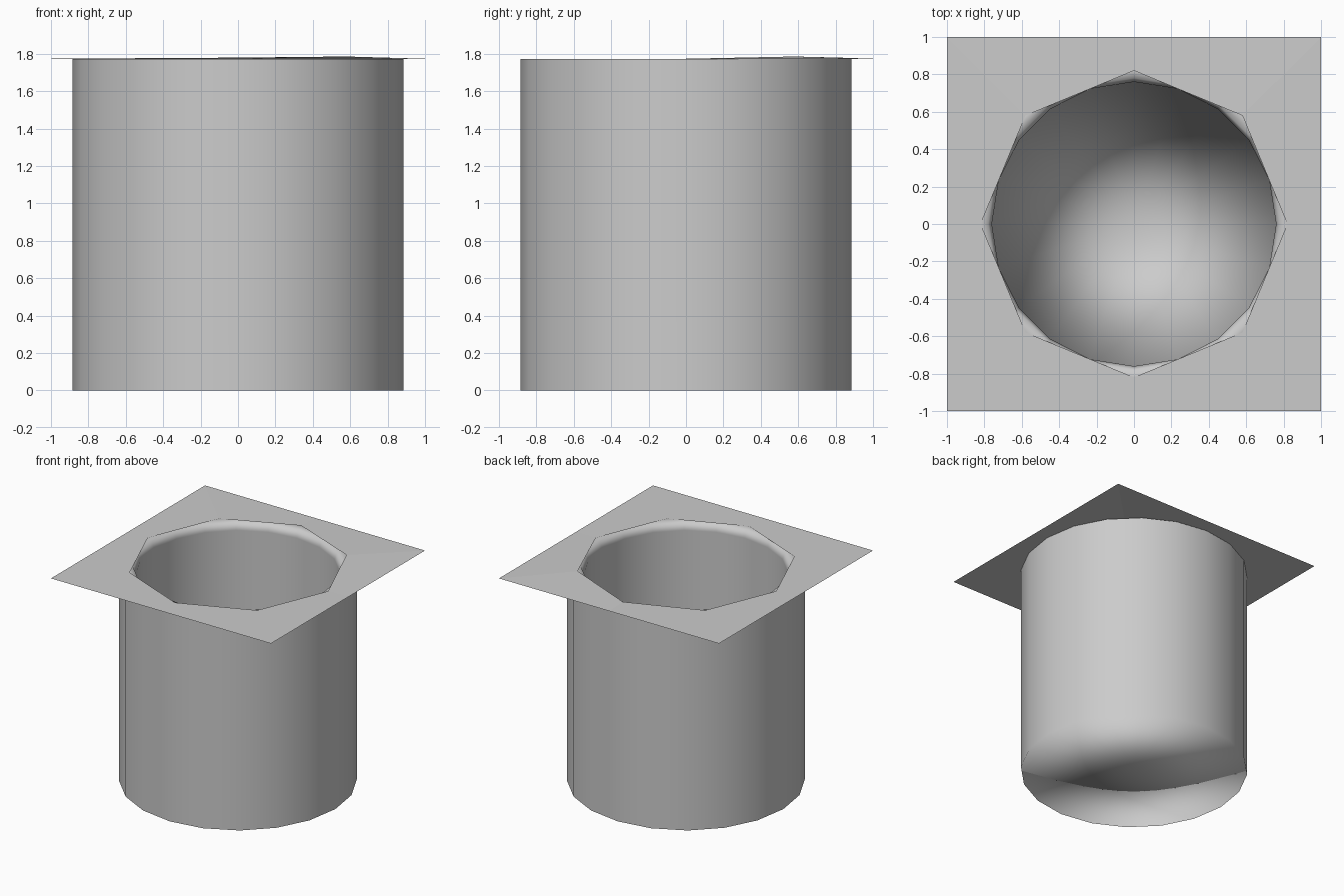
import bpy, bmesh
from math import cos, sin, tau

if "Cube" in bpy.data.objects:
    bpy.data.objects.remove(bpy.data.objects["Cube"])

SIDES = 20
TOP = 1.773


def make_object(name, bm):
    mesh = bpy.data.meshes.new(name)
    bm.to_mesh(mesh)
    bm.free()
    obj = bpy.data.objects.new(name, mesh)
    bpy.context.collection.objects.link(obj)
    return obj


def lathe(name, profile):
    """Revolve (radius, z, normal_r, normal_z) points around z, smooth shaded."""
    bm = bmesh.new()
    rings, normals = [], []
    for r, z, nr, nz in profile:
        count = SIDES if r > 0 else 1
        ring = []
        for i in range(count):
            a = tau * i / SIDES
            ring.append(bm.verts.new((r * cos(a), r * sin(a), z)))
            normals.append((nr * cos(a), nr * sin(a), nz))
        rings.append(ring)
    for lo, hi in zip(rings, rings[1:]):
        for i in range(SIDES):
            j = (i + 1) % SIDES
            quad = [lo[i % len(lo)], lo[j % len(lo)], hi[j % len(hi)], hi[i % len(hi)]]
            face = bm.faces.new(list(dict.fromkeys(quad)))
            face.smooth = True
    obj = make_object(name, bm)
    obj.data.normals_split_custom_set_from_vertices(normals)
    return obj


# Deep cup: flat base, outer wall, rounded lip, inner wall and floor
lathe("cup", [
    (0, 0, 0, -1),
    (0.885, 0, 1, 0),
    (0.885, TOP - 0.002, 1, 0),
    (0.82, TOP - 0.006, 0, 1),
    (0.78, 1.755, -0.6, 0.8),
    (0.76, 1.70, -1, 0),
    (0.76, 0.12, -1, 0),
    (0, 0.12, 0, 1),
])

# Thin square plate with an eight-sided hole, two hole corners slightly lifted
bm = bmesh.new()
lift = {1: 0.012, 2: 0.006}
hole, border = [], []
for k in range(8):
    c, s = cos(tau * k / 8), sin(tau * k / 8)
    m = max(abs(c), abs(s))
    hole.append(bm.verts.new((0.82 * c, 0.82 * s, TOP + lift.get(k, 0))))
    border.append(bm.verts.new((c / m, s / m, TOP)))
for k in range(8):
    n = (k + 1) % 8
    bm.faces.new((hole[k], border[k], border[n], hole[n]))
make_object("top_plate", bm)
